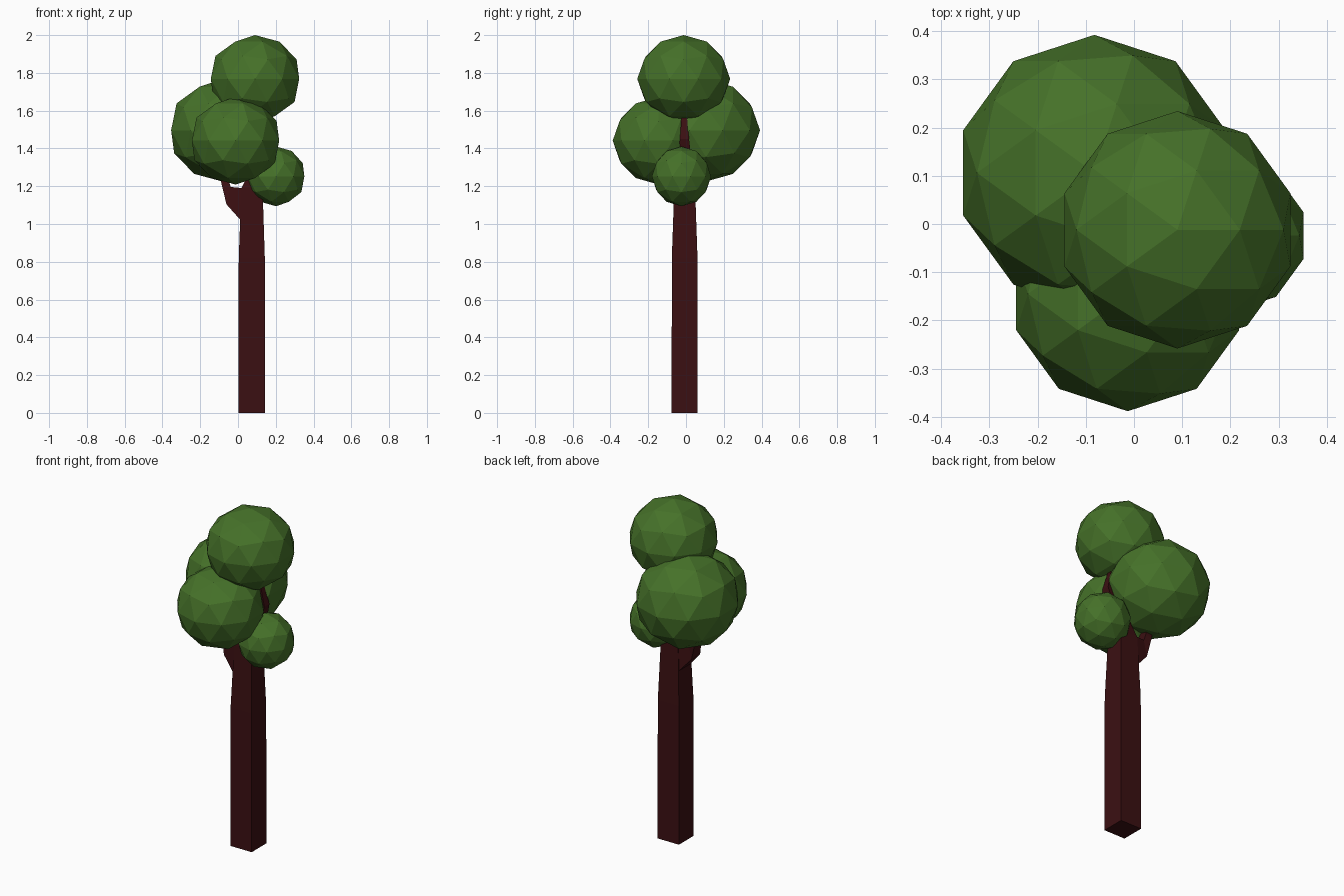
import bpy, bmesh
from mathutils import Vector

if "Cube" in bpy.data.objects:
    bpy.data.objects.remove(bpy.data.objects["Cube"])


def material(name, rgb):
    m = bpy.data.materials.new(name)
    m.diffuse_color = (*rgb, 1)
    m.use_nodes = True
    m.node_tree.nodes["Principled BSDF"].inputs["Base Color"].default_value = m.diffuse_color
    return m


bark = material("dark bark", (0.044, 0.005, 0.006))
leaf = material("leaf green", (0.06, 0.165, 0.022))


def loft(name, rings):
    """Square tube; ring = (x, y, z, half width, half depth, slope of the cut along x)."""
    bm = bmesh.new()
    loops = []
    for x, y, z, hx, hy, slope in rings:
        loops.append([bm.verts.new((x + sx * hx, y + sy * hy, z + sx * slope))
                      for sx, sy in ((-1, -1), (1, -1), (1, 1), (-1, 1))])
    for a, b in zip(loops, loops[1:]):
        for i in range(4):
            j = (i + 1) % 4
            bm.faces.new((a[i], a[j], b[j], b[i]))
    bm.faces.new(loops[0][::-1])
    bm.faces.new(loops[-1])
    bmesh.ops.recalc_face_normals(bm, faces=bm.faces)
    me = bpy.data.meshes.new(name)
    bm.to_mesh(me)
    bm.free()
    me.materials.append(bark)
    bpy.context.collection.objects.link(bpy.data.objects.new(name, me))


def foliage(name, centre, r, height):
    bpy.ops.mesh.primitive_ico_sphere_add(subdivisions=2, radius=1, location=centre)
    ob = bpy.context.object
    ob.name = name
    ob.scale = (r, r, height)
    ob.data.materials.append(leaf)


# Trunk, narrowing towards the crown
loft("trunk", [(0.073, -0.007, 0, 0.07, 0.069, 0),
               (0.073, -0.007, 0.82, 0.069, 0.068, 0),
               (0.074, -0.007, 1.19, 0.056, 0.055, 0)])

# Upper branch bends right, then up into the top foliage
loft("upper_branch", [(0.074, -0.007, 1.19, 0.056, 0.055, 0),
                      (0.165, -0.008, 1.44, 0.03, 0.024, 0.01),
                      (0.14, -0.01, 1.60, 0.015, 0.012, 0)])

# Left branch leaves the side of the trunk and turns upward
loft("left_branch", [(0.018, -0.007, 1.105, 0.004, 0.055, 0.085),
                     (-0.05, -0.005, 1.15, 0.011, 0.04, 0.046),
                     (-0.07, 0.01, 1.23, 0.02, 0.03, 0.006),
                     (-0.09, 0.04, 1.40, 0.012, 0.015, 0)])

# Foliage balls
foliage("top_foliage", (0.09, -0.012, 1.768), 0.246, 0.232)
foliage("back_foliage", (-0.082, 0.106, 1.496), 0.286, 0.271)
foliage("front_foliage", (-0.013, -0.145, 1.441), 0.243, 0.232)
foliage("small_foliage", (0.202, -0.024, 1.252), 0.157, 0.158)
